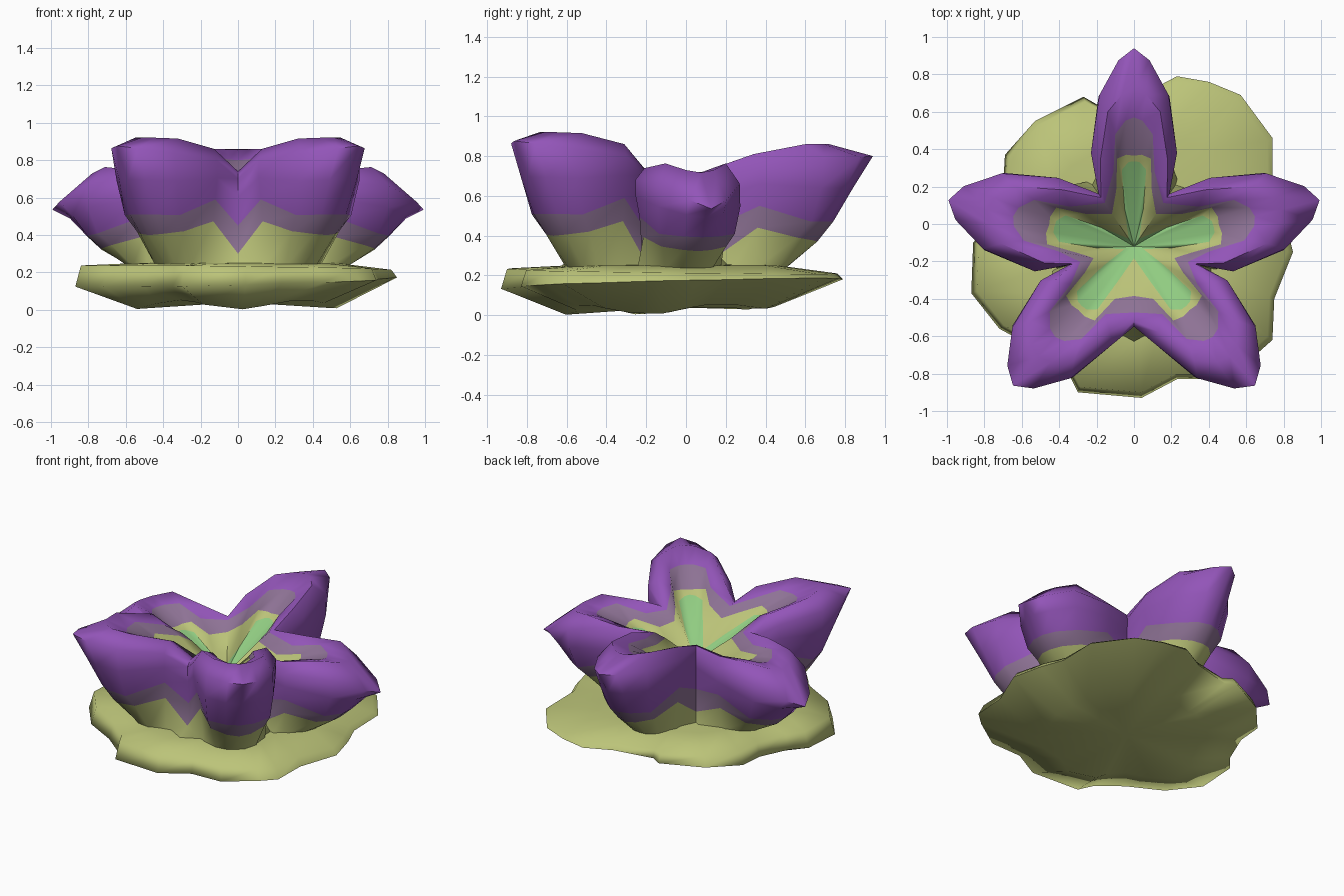
import bpy, math

if "Cube" in bpy.data.objects:
    bpy.data.objects.remove(bpy.data.objects["Cube"])


def material(name, rgb):
    m = bpy.data.materials.new(name)
    m.diffuse_color = (*rgb, 1)
    m.use_nodes = True
    m.node_tree.nodes["Principled BSDF"].inputs["Base Color"].default_value = m.diffuse_color
    return m


OLIVE = material("olive_green", (0.50, 0.55, 0.19))
MAUVE = material("grey_mauve", (0.27, 0.17, 0.30))
PURPLE = material("petal_purple", (0.29, 0.09, 0.48))
GREEN = material("throat_green", (0.28, 0.60, 0.22))


def make_object(name, rings, bands, mats, angle, start=None, end=None):
    """Join closed rings into a skin; bands gives a material index per strip."""
    n = len(rings[0])
    verts = [p for r in rings for p in r]
    faces, idx = [], []
    for k in range(len(rings) - 1):
        for i in range(n):
            j = (i + 1) % n
            faces.append((k * n + i, k * n + j, (k + 1) * n + j, (k + 1) * n + i))
            idx.append(bands[k])
    if start:
        verts.append(start)
        for i in range(n):
            faces.append((len(verts) - 1, (i + 1) % n, i))
            idx.append(bands[0])
    if end:
        verts.append(end)
        b = (len(rings) - 1) * n
        for i in range(n):
            faces.append((b + i, b + (i + 1) % n, len(verts) - 1))
            idx.append(bands[-1])
    me = bpy.data.meshes.new(name)
    me.from_pydata(verts, [], faces)
    for m in mats:
        me.materials.append(m)
    for p, i in zip(me.polygons, idx):
        p.material_index = i
    me.update()
    ob = bpy.data.objects.new(name, me)
    bpy.context.collection.objects.link(ob)
    bpy.context.view_layer.objects.active = ob
    ob.select_set(True)
    bpy.ops.object.shade_smooth_by_angle(angle=math.radians(angle))
    ob.select_set(False)
    return ob


# Leaf pad: wavy outline, thin rim, rippled underside
outline = [(.85, -.15), (.80, .05), (.74, .2), (.74, .46), (.57, .69), (.4, .76),
           (.23, .79), (.06, .7), (-.2, .64), (-.27, .68), (-.53, .55), (-.69, .37),
           (-.7, .2), (-.78, 0), (-.86, -.1), (-.87, -.37), (-.72, -.56), (-.5, -.68),
           (-.35, -.8), (-.3, -.9), (.04, -.93), (.23, -.83), (.45, -.83), (.65, -.7),
           (.74, -.62), (.75, -.4)]


def pad_ring(scale, zf):
    return [(x * scale, (y + .07) * scale - .07, zf(x, y)) for x, y in outline]


pad_rings = [
    pad_ring(.62, lambda x, y: .027 - .025 * math.cos(5 * math.atan2(y, x) + math.pi / 2)
             + .06 * max(0, y - .2)),
    pad_ring(1.0, lambda x, y: .155 + .025 * (x + y)),
    pad_ring(.965, lambda x, y: .222 - .012 * (x + y)),
    pad_ring(.62, lambda x, y: .25),
]
make_object("lily_pad", pad_rings, [0, 0, 0], [OLIVE], 89, (0, -.07, .04), (0, -.07, .26))

# Flower: each ring lists valley (radius, z), then side, shoulder, tip as (along, across, z)
profile = [
    ((.42, .235), (.47, .17, .235), (.57, .11, .235), (.62, 0, .235)),
    ((.34, .30), (.48, .19, .44), (.68, .15, .39), (.78, 0, .37)),
    ((.33, .45), (.49, .21, .55), (.75, .175, .47), (.86, 0, .47)),
    ((.335, .60), (.50, .23, .66), (.80, .19, .64), (.96, 0, .64)),
    ((.34, .70), (.50, .23, .75), (.81, .185, .78), (1.06, 0, .80)),
    ((.315, .74), (.46, .18, .81), (.72, .14, .86), (.84, 0, .86)),
    ((.28, .73), (.40, .11, .765), (.60, .10, .81), (.69, 0, .80)),
    ((.21, .68), (.30, .095, .69), (.47, .09, .725), (.485, 0, .72)),
    ((.05, .54), (.20, .05, .58), (.41, .065, .68), (.455, 0, .70)),
]
CY = -.12
# petal: direction, length scale, width scale, lift, tip droop, valley angle, valley scale
petals = [
    (-49, .93, 1.12, .05, -.10, -90, 1.26),
    (14, .965, 1.12, -.07, .75, -16, 1.07),
    (90, 1, 1, 0, 0, 56, 1),
    (166, .965, 1.12, -.07, .75, 124, 1),
    (229, .93, 1.12, .05, -.10, 196, 1.07),
]


def flower_ring(row):
    pts = []
    valley, side, shoulder, tip = row
    # Rounding point between shoulder and tip
    near = (.3 * shoulder[0] + .7 * tip[0] + .01, .45 * shoulder[1],
            .3 * shoulder[2] + .7 * tip[2])
    cols = [(side, -1), (shoulder, -1), (near, -1), (tip, 1),
            (near, 1), (shoulder, 1), (side, 1)]
    for ang, su, sv, lift, droop, va, vs in petals:
        a, v = math.radians(ang), math.radians(va)
        pts.append((valley[0] * vs * math.cos(v), CY + valley[0] * vs * math.sin(v), valley[1]))
        for (u, w, z), s in cols:
            h = max(0, (z - .24) / .56)
            z += lift * h ** .4 - h * droop * max(0, u - .55) ** 2
            u, w = u * su, w * sv * s
            pts.append((u * math.cos(a) - w * math.sin(a),
                        CY + u * math.sin(a) + w * math.cos(a), z))
    return pts


# Colour strips run from the base, over the rim, into the shallow green throat
make_object("flower", [flower_ring(r) for r in profile], [0, 1, 2, 2, 2, 2, 1, 0, 3],
            [OLIVE, MAUVE, PURPLE, GREEN], 65, None, (0, CY, .51))
